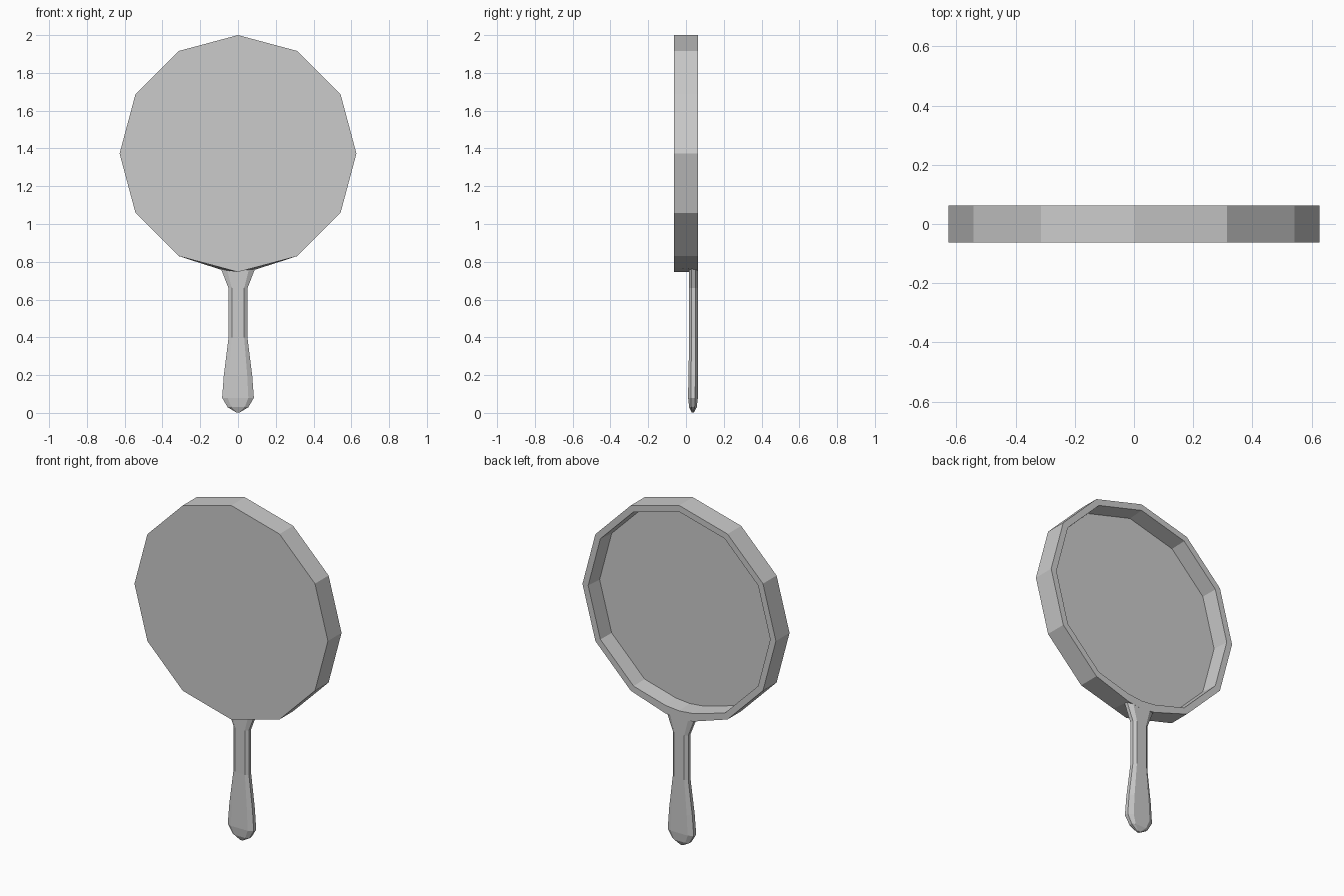
import bpy, bmesh
from math import sin, cos, radians

if "Cube" in bpy.data.objects:
    bpy.data.objects.remove(bpy.data.objects["Cube"])

CENTRE_Z = 1.373
HALF_DEPTH = 0.063
FLOOR_Y = -0.033


def loft(name, rings, close_ends=True):
    """Skin a list of equal-length point rings with flat faces."""
    bm = bmesh.new()
    loops = [[bm.verts.new(p) for p in ring] for ring in rings]
    n = len(loops[0])
    for a, b in zip(loops, loops[1:]):
        for i in range(n):
            j = (i + 1) % n
            bm.faces.new((a[i], a[j], b[j], b[i]))
    if close_ends:
        bm.faces.new(loops[0][::-1])
        bm.faces.new(loops[-1])
    bmesh.ops.recalc_face_normals(bm, faces=bm.faces)
    mesh = bpy.data.meshes.new(name)
    bm.to_mesh(mesh)
    bm.free()
    obj = bpy.data.objects.new(name, mesh)
    bpy.context.collection.objects.link(obj)
    return obj


def pan_ring(radius, y, low_z, shoulder_z):
    """Twelve-sided outline, with two shoulder points beside the handle."""
    pts = [(radius * sin(radians(30 * k)), y, CENTRE_Z + radius * cos(radians(30 * k)))
           for k in range(-5, 6)]
    return pts + [(0.09, y, shoulder_z), (0, y, low_z), (-0.09, y, shoulder_z)]


# Shallow pan: front base, outer wall, rim, inner wall, cooking floor
loft("pan", [
    pan_ring(0.627, -HALF_DEPTH, 0.746, 0.770),
    pan_ring(0.627, HALF_DEPTH, 0.746, 0.758),
    pan_ring(0.59, HALF_DEPTH, 0.796, 0.805),
    pan_ring(0.583, FLOOR_Y, 0.803, 0.812),
])


def handle_ring(z, w, d, yc):
    """Flattened octagon cross-section."""
    f = 0.65
    shape = [(1, -.45), (1, .45), (f, 1), (-f, 1), (-1, .45), (-1, -.45), (-f, -1), (f, -1)]
    return [(w * x, yc + d * y, z) for x, y in shape]


# Handle: rounded tip, bulb, slim neck and flare into the rim
sections = [
    (0.003, 0.010, 0.006, 0.036),
    (0.030, 0.055, 0.020, 0.037),
    (0.080, 0.084, 0.026, 0.037),
    (0.200, 0.075, 0.025, 0.038),
    (0.400, 0.050, 0.023, 0.040),
    (0.660, 0.050, 0.023, 0.040),
    (0.762, 0.090, 0.023, 0.0398),
]
loft("handle", [handle_ring(*s) for s in sections])
